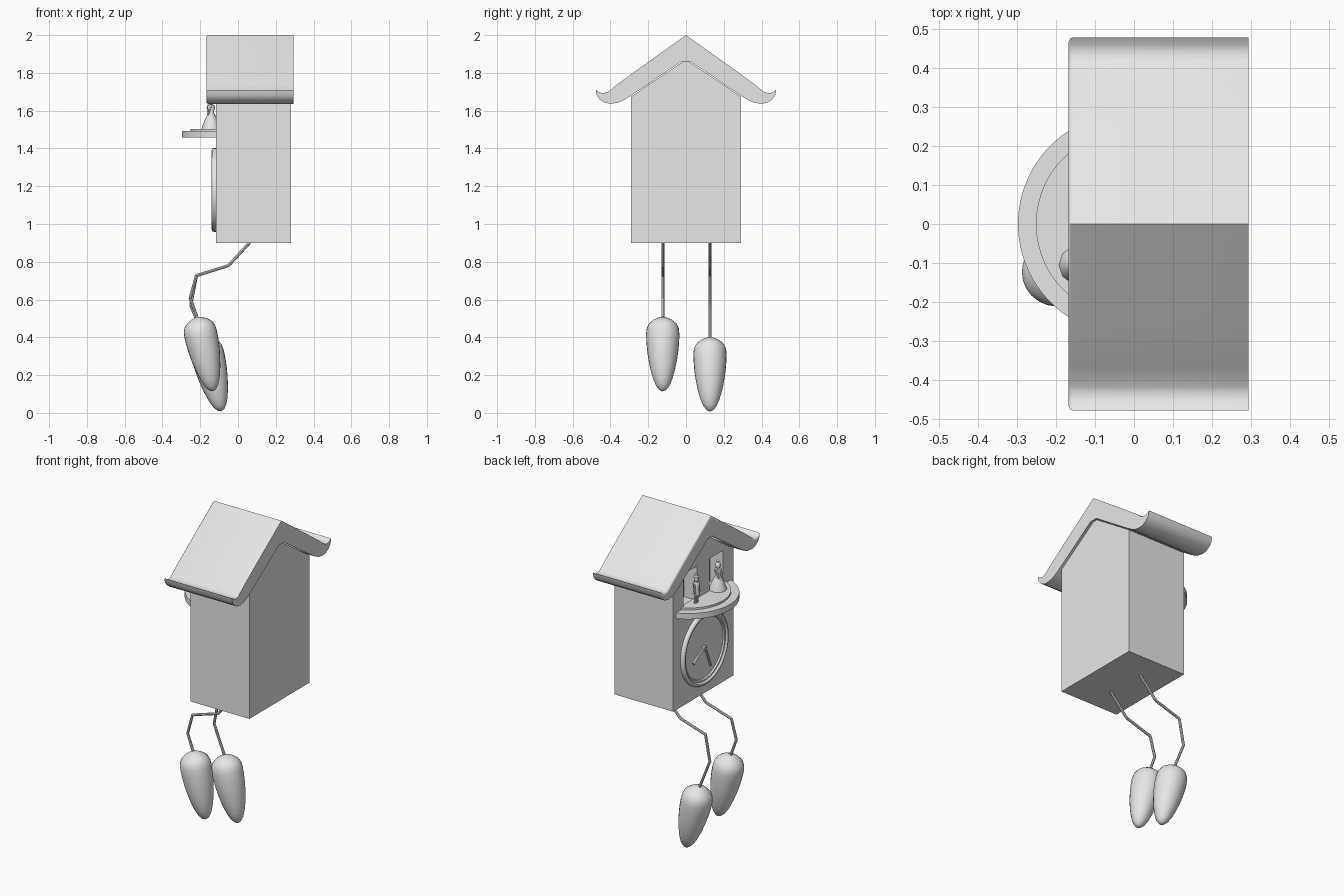
import bpy, bmesh, math
from mathutils import Vector

cube = bpy.data.objects.get("Cube")
if cube:
    bpy.data.objects.remove(cube, do_unlink=True)

grey = bpy.data.materials.new("plain_grey")
grey.use_nodes = True
grey.diffuse_color = (0.8, 0.8, 0.8, 1)
grey.node_tree.nodes["Principled BSDF"].inputs["Base Color"].default_value = (0.8, 0.8, 0.8, 1)


def finish(name, bm, smooth=None):
    bmesh.ops.recalc_face_normals(bm, faces=bm.faces)
    mesh = bpy.data.meshes.new(name)
    bm.to_mesh(mesh)
    bm.free()
    mesh.materials.append(grey)
    obj = bpy.data.objects.new(name, mesh)
    bpy.context.collection.objects.link(obj)
    bpy.ops.object.select_all(action='DESELECT')
    obj.select_set(True)
    bpy.context.view_layer.objects.active = obj
    if smooth:
        bpy.ops.object.shade_smooth_by_angle(angle=math.radians(smooth))
    return obj


def prism(name, outline, x0, x1, bevel=0, smooth=None):
    """Extrude a (y, z) outline along x, optionally rounding the x0 rim."""
    bm = bmesh.new()
    face = bm.faces.new([bm.verts.new((x0, y, z)) for y, z in outline])
    moved = bmesh.ops.extrude_face_region(bm, geom=[face], use_keep_orig=True)["geom"]
    for v in moved:
        if isinstance(v, bmesh.types.BMVert):
            v.co.x = x1
    if bevel:
        rim = [e for e in bm.edges if all(abs(v.co.x - x0) < 1e-5 for v in e.verts)]
        bmesh.ops.recalc_face_normals(bm, faces=bm.faces)
        bmesh.ops.bevel(bm, geom=rim, offset=bevel, segments=3, profile=0.5, affect='EDGES')
    return finish(name, bm, smooth)


def lathe(name, profile, origin, axis=(0, 0, 1), sides=24, smooth=40):
    """Spin (radius, distance) points about an axis through origin."""
    turn = Vector(axis).to_track_quat('Z', 'Y')
    bm = bmesh.new()
    rings = []
    for r, h in profile:
        count = sides if r > 0 else 1
        rings.append([bm.verts.new(Vector(origin) + turn @ Vector(
            (r * math.cos(math.tau * i / sides), r * math.sin(math.tau * i / sides), h)))
            for i in range(count)])
    for a, b in zip(rings, rings[1:]):
        for i in range(sides):
            j = (i + 1) % sides
            loop = [a[i % len(a)], a[j % len(a)], b[j % len(b)], b[i % len(b)]]
            bm.faces.new(list(dict.fromkeys(loop)))
    return finish(name, bm, smooth)


def rod(name, a, b, radius, sides=8, tip=None):
    a, b = Vector(a), Vector(b)
    length = (b - a).length
    end = radius if tip is None else tip
    return lathe(name, [(0, 0), (radius, 0), (end, length), (0, length)], a, b - a, sides)


def mirrored(half):
    """Close a symmetric outline from its +y half, apex first and last."""
    return half + [(-y, z) for y, z in reversed(half) if y > 0]


# Gabled case with two door recesses
case = prism("case", [(-.29, .9), (.29, .9), (.29, 1.675), (0, 1.87), (-.29, 1.675)], -.117, .28)
for s in (-1, 1):
    cutter = prism("door_cutter", [(s * .06, 1.49), (s * .19, 1.49), (s * .19, 1.7), (s * .06, 1.7)], -.2, -.03)
    cutter.hide_render = True
    cut = case.modifiers.new("door", 'BOOLEAN')
    cut.operation = 'DIFFERENCE'
    cut.solver = 'EXACT'
    cut.object = cutter
    bpy.context.view_layer.objects.active = case
    bpy.ops.object.modifier_apply(modifier=cut.name)
    bpy.data.objects.remove(cutter, do_unlink=True)

# Roof with upturned eaves
top = [(0, 2.0), (.25, 1.822), (.37, 1.735), (.415, 1.698), (.44, 1.692), (.46, 1.698), (.478, 1.71)]
under = [(.472, 1.68), (.455, 1.658), (.43, 1.642), (.4, 1.636), (.36, 1.642), (.33, 1.655),
         (.29, 1.68), (.025, 1.86)]
prism("roof", mirrored(top + under), -.168, .293, bevel=.012, smooth=35)


# Stepped half-round balcony
def balcony(name, radius, z0, z1):
    bm = bmesh.new()
    arc = []
    for i in range(49):
        a = math.pi / 2 + math.pi * i / 48
        x = -.013 + radius * math.cos(a)
        if x < -.1:
            arc.append(bm.verts.new((x, radius * math.sin(a), z0)))
    face = bm.faces.new(arc)
    up = bmesh.ops.extrude_face_region(bm, geom=[face], use_keep_orig=True)["geom"]
    bmesh.ops.translate(bm, vec=(0, 0, z1 - z0),
                        verts=[g for g in up if isinstance(g, bmesh.types.BMVert)])
    finish(name, bm, 35)


balcony("balcony_rim", .284, 1.457, 1.492)
balcony("balcony_floor", .238, 1.48, 1.504)

# Dial with raised ring, hands and hub
lathe("dial", [(.222, -.01), (.222, .012), (.216, .02), (.207, .023), (.2, .019), (.196, .013),
               (.187, .013), (.183, .004), (0, .004)], (-.117, 0, 1.18), (-1, 0, 0), 48)
lathe("hand_hub", [(.013, 0), (.013, .012), (0, .012)], (-.12, 0, 1.18), (-1, 0, 0), 12)
rod("hour_hand", (-.126, 0, 1.185), (-.126, .11, 1.125), .006, 6, .009)
rod("minute_hand", (-.128, 0, 1.19), (-.128, -.055, 1.055), .006, 6, .008)

# Woman in a wide skirt
wx, wy, base = -.142, -.105, 1.504
lathe("woman_dress", [(0, 0), (.05, 0), (.045, .02), (.03, .055), (.014, .088), (.02, .112),
                      (.018, .125), (.006, .13), (0, .13)], (wx, wy, base), sides=10)
lathe("woman_head", [(0, 0), (.012, .006), (.016, .02), (.012, .034), (.006, .04), (.009, .047),
                     (0, .055)], (wx, wy, base + .125), sides=10)
for s in (-1, 1):
    rod("woman_arm", (wx, wy + s * .018, base + .12), (wx - .018, wy + s * .016, base + .075), .006, 6)

# Man in a coat and hat
mx, my = -.145, .108
for s in (-1, 1):
    rod("man_leg", (mx, my + s * .009, base), (mx, my + s * .009, base + .065), .008, 8)
    rod("man_arm", (mx, my + s * .02, base + .12), (mx - .006, my + s * .022, base + .06), .006, 6)
lathe("man_coat", [(0, .05), (.02, .05), (.016, .08), (.021, .115), (.015, .128), (0, .13)],
      (mx, my, base), sides=10)
lathe("man_head", [(0, 0), (.011, .005), (.014, .018), (.012, .03), (.017, .032), (.01, .037),
                   (.008, .05), (0, .053)], (mx, my, base + .127), sides=10)


# Pine-cone weights hanging on bent chains
cone = [(0, 0), (.022, .004), (.05, .018), (.074, .038), (.085, .062), (.088, .09), (.087, .13),
        (.083, .18), (.076, .23), (.065, .285), (.051, .335), (.036, .372), (.018, .395), (0, .403)]


def weight(side, y, elbow, head, foot):
    path = [(.065, .905), (-.05, .78), (-.22, .727), elbow, head]
    path = [Vector((x, y, z)) for x, z in path]
    for a, b in zip(path, path[1:]):
        rod(side + "_chain", a, b, .008)
    for p in path[1:-1]:
        lathe(side + "_chain_joint", [(0, -.008), (.008, 0), (0, .008)], p, sides=8)
    axis = Vector((foot[0], y, foot[1])) - path[-1]
    lathe(side + "_weight", cone, path[-1], axis, 24, 30)


weight("right", -.123, (-.253, .607), (-.217, .508), (-.132, .112))
weight("left", .127, (-.25, .57), (-.182, .4), (-.088, .003))
